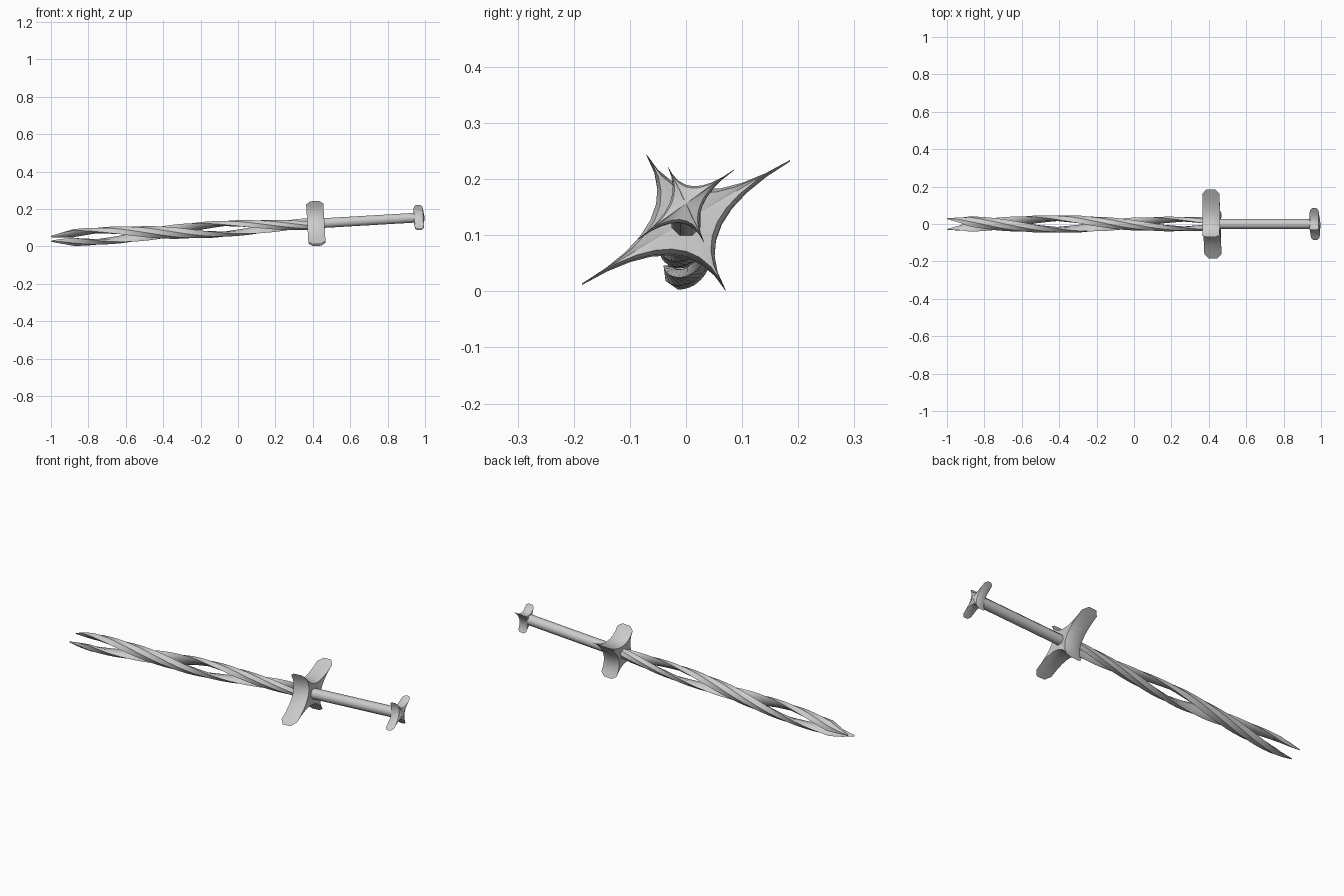
import bpy, bmesh, math
from mathutils import Vector, Matrix

if "Cube" in bpy.data.objects:
    bpy.data.objects.remove(bpy.data.objects["Cube"])

SLOPE = 0.058
TILT = Matrix.Translation((0, 0, 0.0985)) @ Matrix.Rotation(-math.atan(SLOPE), 4, 'Y')


def finish(name, bm, smooth=None):
    bmesh.ops.recalc_face_normals(bm, faces=bm.faces)
    me = bpy.data.meshes.new(name)
    bm.to_mesh(me)
    bm.free()
    ob = bpy.data.objects.new(name, me)
    bpy.context.collection.objects.link(ob)
    ob.matrix_world = TILT
    if smooth:
        bpy.ops.object.select_all(action='DESELECT')
        ob.select_set(True)
        bpy.context.view_layer.objects.active = ob
        bpy.ops.object.shade_smooth_by_angle(angle=math.radians(smooth))
    return ob


def loft(bm, rings, caps):
    """Skin a list of rings, closing both ends with a fan to a cap point."""
    vs = [[bm.verts.new(p) for p in r] for r in rings]
    n = len(vs[0])
    for a, b in zip(vs, vs[1:]):
        for i in range(n):
            j = (i + 1) % n
            bm.faces.new((a[i], a[j], b[j], b[i]))
    for ring, p in zip((vs[0], vs[-1]), caps):
        c = bm.verts.new(p)
        for i in range(n):
            bm.faces.new((ring[i], ring[(i + 1) % n], c))


def star(name, x, half, sy, sz, peak):
    """Four-pointed star with concave sides and chamfered edges."""
    tips = [Vector(t) for t in ((-.07, .12), (.185, .11), (.07, -.12), (-.185, -.11))]
    outline = []
    for a, b in zip(tips, tips[1:] + tips[:1]):
        for k in range(8):
            t = k / 8
            outline.append(a * (1 - t) ** 2 + b * t ** 2)
    rings = []
    for dx, s in ((-1, .87), (-.5, 1), (.5, 1), (1, .87)):
        rings.append([(x + dx * half, p.x * s * sy, p.y * s * sz) for p in outline])
    bm = bmesh.new()
    loft(bm, rings, [(x - peak, 0, 0), (x + peak, 0, 0)])
    return finish(name, bm, 25)


def strand(name, phase):
    """One twisted blade strand with a flat inner side and pointed tip."""
    profile = [(.015, -.018), (.023, -.031), (.043, -.013),
               (.043, .013), (.023, .031), (.015, .018)]
    xs = [-1, -.94, -.88] + [-.88 + 1.29 * i / 26 for i in range(1, 27)]
    rings, mids = [], []
    for x in xs:
        ang = math.radians(90 + 265 * (x + .75)) + phase
        size = 1.04 if x < -.3 else 1.04 - .24 * (x + .3) / .7
        taper = min(1, .12 + .88 * (x + 1) / .12)
        er = Vector((0, math.cos(ang), math.sin(ang)))
        et = Vector((0, -math.sin(ang), math.cos(ang)))

        def place(r, t):
            return Vector((x, 0, 0)) + er * r * size + et * t * size
        rings.append([place(.03 + (r - .03) * taper, t * taper) for r, t in profile])
        mids.append(place(.03, 0))
    bm = bmesh.new()
    loft(bm, rings, [mids[0], mids[-1]])
    return finish(name, bm, 35)


# Twin twisted blade
strand("blade_strand_a", 0)
strand("blade_strand_b", math.pi)

# Guard and matching small pommel
star("guard", .417, .046, 1, 1, .042)
star("pommel", .968, .023, .46, .56, .031)

# Octagonal grip
bm = bmesh.new()
ends = []
for x in (.43, .965):
    ends.append([(x, .028 * math.cos(math.tau * (i + .5) / 8),
                  .028 * math.sin(math.tau * (i + .5) / 8)) for i in range(8)])
loft(bm, ends, [(.43, 0, 0), (.965, 0, 0)])
finish("grip", bm, 50)
